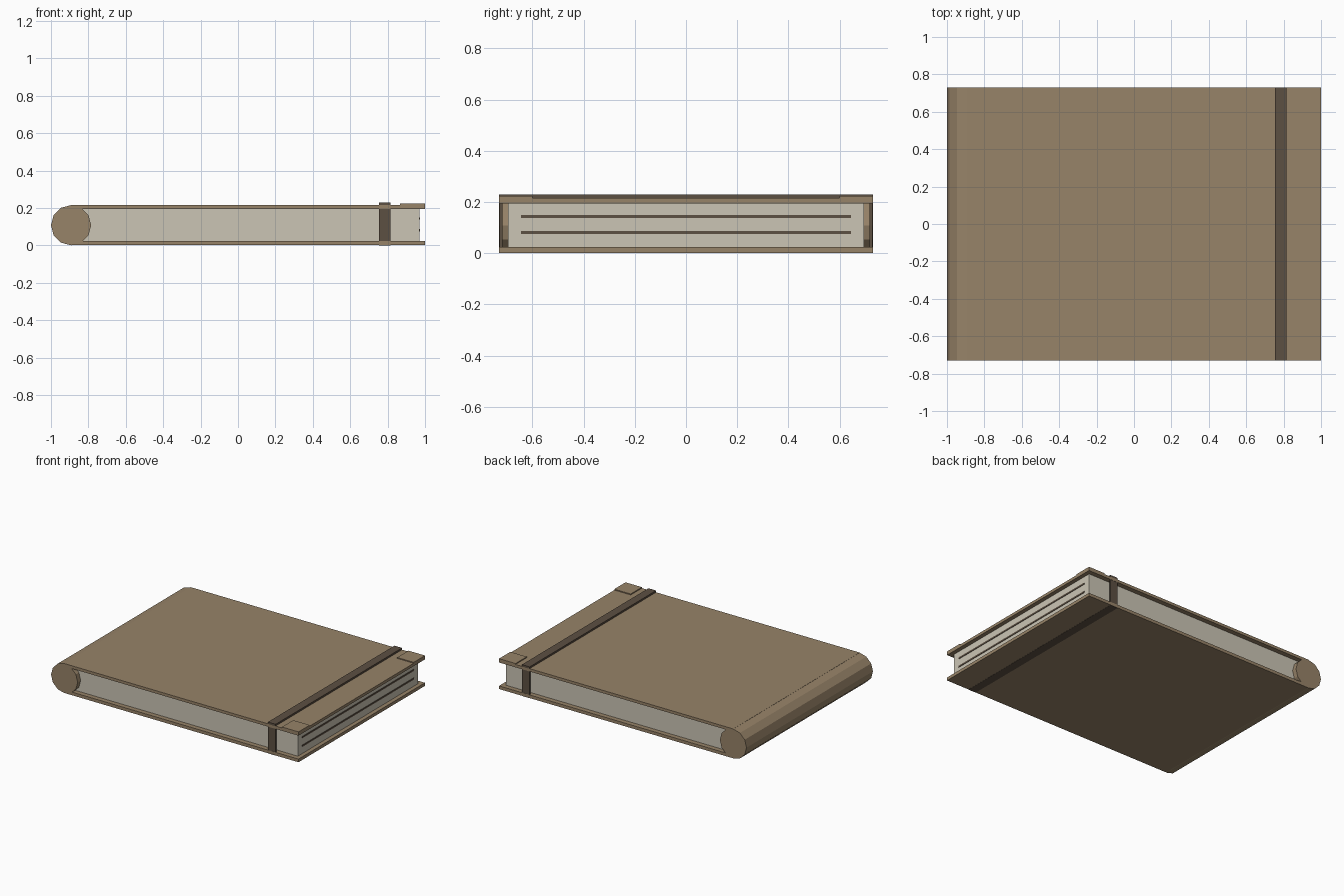
import bpy, math

if "Cube" in bpy.data.objects:
    bpy.data.objects.remove(bpy.data.objects["Cube"])


def material(name, rgb):
    m = bpy.data.materials.new(name)
    m.diffuse_color = (*rgb, 1)
    m.use_nodes = True
    m.node_tree.nodes["Principled BSDF"].inputs["Base Color"].default_value = m.diffuse_color
    return m


LEATHER = material("tan leather", (0.31, 0.228, 0.14))
PAPER = material("cream paper", (0.60, 0.56, 0.46))
BAND = material("dark brown", (0.108, 0.079, 0.055))


def box(name, x0, x1, y0, y1, z0, z1, mat):
    bpy.ops.mesh.primitive_cube_add(
        size=1, location=((x0 + x1) / 2, (y0 + y1) / 2, (z0 + z1) / 2))
    ob = bpy.context.object
    ob.name = name
    ob.scale = (x1 - x0, y1 - y0, z1 - z0)
    bpy.ops.object.transform_apply(location=False, rotation=False, scale=True)
    ob.data.materials.append(mat)
    return ob


W = 0.73      # half depth of the covers
R = 0.1075    # spine radius

# covers and page block
box("back_cover", -0.893, 1, -W, W, 0.001, 0.024, LEATHER)
box("front_cover", -0.893, 1, -W, W, 0.195, 0.216, LEATHER)
box("page_block", -0.87, 0.97, -0.695, 0.695, 0.02, 0.2, PAPER)

# twelve-sided rounded spine, running along y with a vertex on top
bpy.ops.mesh.primitive_cylinder_add(vertices=12, radius=R, depth=2 * W,
                                    location=(R - 1, 0, R),
                                    rotation=(math.pi / 2, 0, 0))
spine = bpy.context.object
spine.name = "spine"
spine.data.materials.append(LEATHER)

# page lines on the fore edge
for i, z in enumerate((0.08, 0.143)):
    box(f"page_line_{i + 1}", 0.966, 0.973, -0.645, 0.645,
        z - 0.006, z + 0.006, BAND)

# elastic band wrapping the book
X0, X1 = 0.753, 0.815
box("band_top", X0, X1, -W, W, 0.214, 0.229, BAND)
box("band_bottom", X0, X1, -W, W, 0.0, 0.008, BAND)
for side, s in (("front", -1), ("back", 1)):
    a, b = sorted((s * 0.718, s * 0.7285))
    box(f"band_{side}_side", X0, X1, a, b, 0.024, 0.195, BAND)

# thin corner guards on the front cover
for side, s in (("front", -1), ("back", 1)):
    a, b = sorted((s * 0.6, s * W))
    box(f"corner_guard_{side}", 0.867, 1, a, b, 0.21, 0.223, LEATHER)
